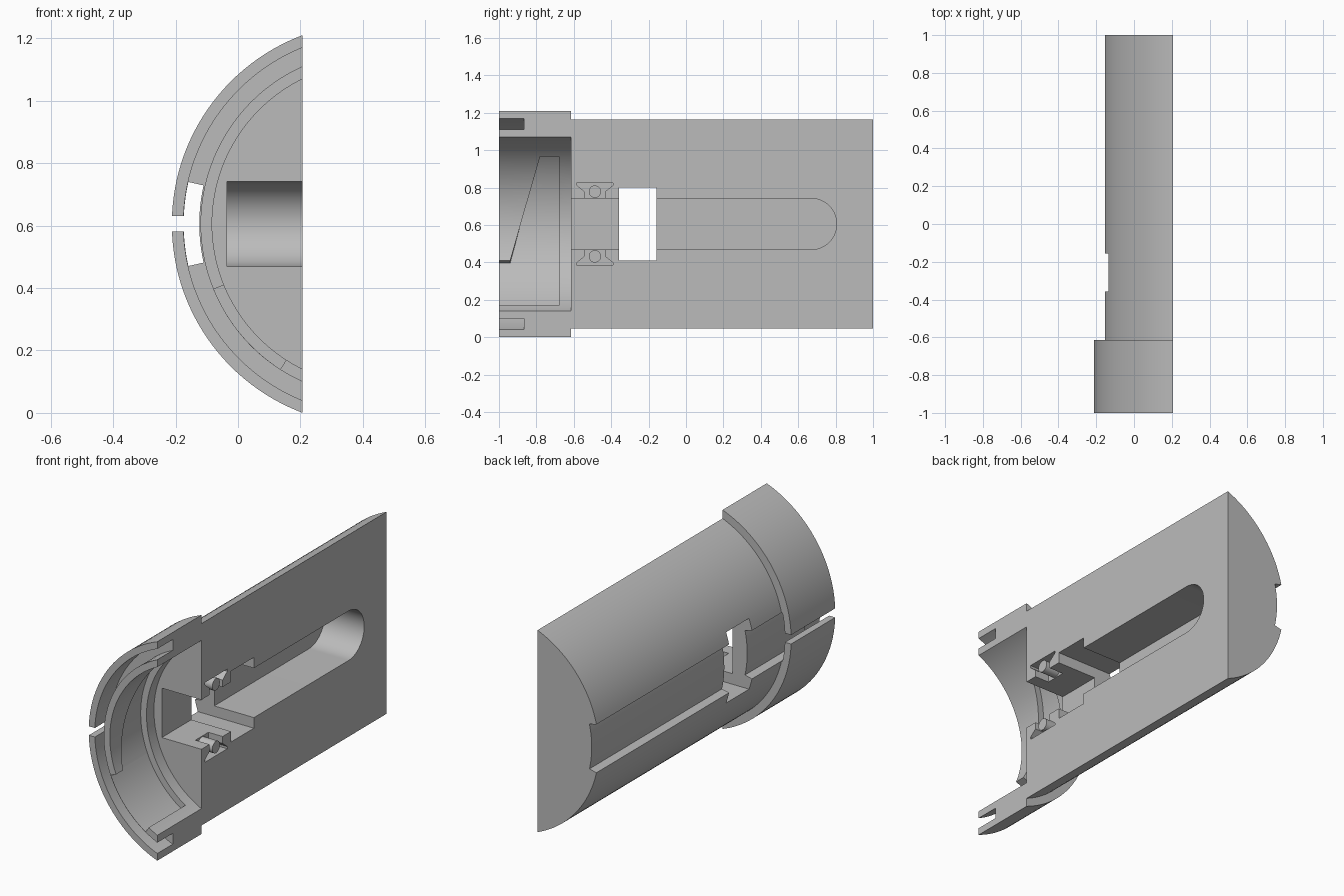
import bpy, bmesh
from math import sin, cos, pi, radians

if "Cube" in bpy.data.objects:
    bpy.data.objects.remove(bpy.data.objects["Cube"], do_unlink=True)

CX, CZ = 0.434, 0.605      # axis of the round shell
FLAT = 0.207               # x of the flat split face
FRONT, STEP, BACK = -1.0, -0.615, 1.0

grey = bpy.data.materials.new("plain_grey")
grey.use_nodes = True
grey.diffuse_color = (0.5, 0.5, 0.5, 1)
grey.node_tree.nodes["Principled BSDF"].inputs["Base Color"].default_value = (0.5, 0.5, 0.5, 1)


def loft(name, rings, closed=False):
    """Solid skinned through matching rings of points."""
    bm = bmesh.new()
    loops = [[bm.verts.new(p) for p in ring] for ring in rings]
    n = len(loops[0])
    for a, b in zip(loops, loops[1:]):
        for i in range(n):
            j = (i + 1) % n
            bm.faces.new((a[i], a[j], b[j], b[i]))
    bm.faces.new(loops[0])
    bm.faces.new(loops[-1])
    bmesh.ops.recalc_face_normals(bm, faces=bm.faces)
    mesh = bpy.data.meshes.new(name)
    bm.to_mesh(mesh)
    bm.free()
    mesh.materials.append(grey)
    obj = bpy.data.objects.new(name, mesh)
    bpy.context.collection.objects.link(obj)
    return obj


def drum(name, r, y0, y1, n=144):
    """Full cylinder about the shell axis."""
    return loft(name, [[(CX - r * cos(2 * pi * i / n), y, CZ + r * sin(2 * pi * i / n))
                        for i in range(n)] for y in (y0, y1)])


def sector(name, r0, r1, stations, y1):
    """Ring piece; stations are (angle from -x in degrees, start y)."""
    rings = []
    for deg, y0 in stations:
        c, s = cos(radians(deg)), sin(radians(deg))
        rings.append([(CX - r * c, y, CZ + r * s)
                      for r, y in ((r0, y0), (r1, y0), (r1, y1), (r0, y1))])
    return loft(name, rings)


def prism(name, outline, x0, x1):
    """Outline in (y, z measured from the axis) extruded along x."""
    return loft(name, [[(x, y, CZ + z) for y, z in outline] for x in (x0, x1)])


def rect(y0, y1, z0, z1):
    return [(y0, z0), (y1, z0), (y1, z1), (y0, z1)]


def sweep(a0, a1, y, n):
    return [(a0 + (a1 - a0) * i / n, y) for i in range(n + 1)]


def combine(target, tool, operation="DIFFERENCE"):
    mod = target.modifiers.new("shape", "BOOLEAN")
    mod.operation = operation
    mod.solver = "EXACT"
    mod.object = tool
    bpy.context.view_layer.update()
    graph = bpy.context.evaluated_depsgraph_get()
    mesh = bpy.data.meshes.new_from_object(target.evaluated_get(graph))
    target.modifiers.clear()
    target.data = mesh
    bpy.data.objects.remove(tool, do_unlink=True)


# Round body with a wider collar at the front, split by the flat face
shell = drum("half_shell", 0.602, -0.8, BACK)
combine(shell, drum("collar", 0.646, FRONT, STEP), "UNION")
combine(shell, prism("split_cutter", rect(-2, 2, -1, 1), FLAT, 2))

# Collar bore and the ring slot in its front rim
combine(shell, drum("bore_cutter", 0.517, -1.1, STEP))
combine(shell, sector("rim_slot_cutter", 0.554, 0.609, sweep(-76, 76, -1.1, 60), -0.865))

# Bayonet pocket: straight entry followed by a ramped channel
LOW, MID, HIGH = -57.3, -22.2, 44.1
ramp = []
for deg, _ in sweep(MID, HIGH, 0, 28):
    t = (sin(radians(deg)) - sin(radians(MID))) / (sin(radians(HIGH)) - sin(radians(MID)))
    ramp.append((deg, -0.94 + 0.16 * t))
combine(shell, sector("bayonet_cutter", 0.46, 0.5525, sweep(LOW, MID, -1.1, 16) + ramp, -0.68))

# Shallow outer groove running under the collar, and the collar slit
combine(shell, sector("groove_cutter", 0.558, 0.608, sweep(-12.8, 12.8, -0.9, 12), 1.1))
combine(shell, prism("slit_cutter", rect(-1.1, -0.6, -0.024, 0.026), -0.4, -0.15))

# Long round-ended channel in the flat face
R, END = 0.1365, 0.669
outline = [(-0.72, -R)]
outline += [(END + R * cos(a), R * sin(a)) for a in (pi * (i / 32 - 0.5) for i in range(33))]
outline += [(-0.72, R)]
combine(shell, prism("channel_cutter", outline, -0.035, 0.4))

# Window through the wall
combine(shell, prism("window_cutter", rect(-0.357, -0.157, -0.195, 0.196), -0.5, 0.5))

# Flared clip recesses with a round peg, on both sides of the channel
half = [(0.057, 0.1), (0.057, 0.175), (0.098, 0.208), (0.098, 0.22)]
for side in (1, -1):
    shape = [(-0.487 + y, side * z) for y, z in half]
    shape += [(-0.487 - y, side * z) for y, z in reversed(half)]
    combine(shell, prism("clip_cutter", shape, 0.12, 0.4))
    peg = [(-0.487 + 0.033 * cos(a), side * 0.173 + 0.033 * sin(a))
           for a in (2 * pi * i / 24 for i in range(24))]
    combine(shell, prism("clip_peg", peg, 0.09, FLAT), "UNION")

# Smooth curved walls, crisp edges
bpy.ops.object.select_all(action="DESELECT")
shell.select_set(True)
bpy.context.view_layer.objects.active = shell
bpy.ops.object.shade_smooth_by_angle(angle=radians(25))
